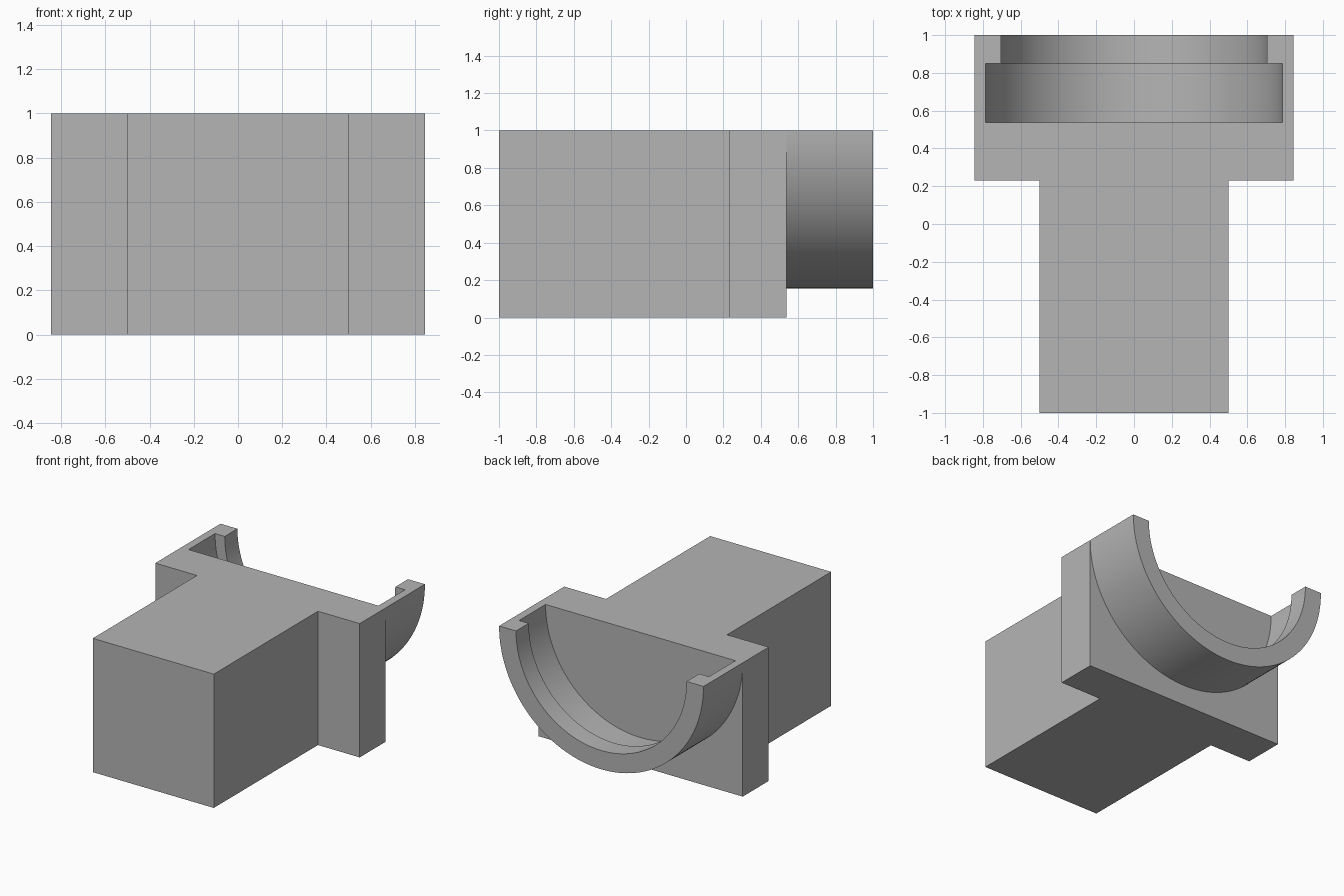
import bpy, bmesh, math
from mathutils import Vector, Matrix

if "Cube" in bpy.data.objects:
    bpy.data.objects.remove(bpy.data.objects["Cube"])

grey = bpy.data.materials.new("plain_grey")
grey.diffuse_color = (0.46, 0.46, 0.46, 1)
grey.use_nodes = True
grey.node_tree.nodes["Principled BSDF"].inputs["Base Color"].default_value = grey.diffuse_color

PLATE_BACK = 0.537
OUTER, INNER, LIP = 0.845, 0.785, 0.705


def finish(bm, name):
    bmesh.ops.recalc_face_normals(bm, faces=bm.faces)
    mesh = bpy.data.meshes.new(name)
    bm.to_mesh(mesh)
    bm.free()
    mesh.materials.append(grey)
    obj = bpy.data.objects.new(name, mesh)
    bpy.context.collection.objects.link(obj)
    return obj


# T-shaped body: long block with a wider plate at the back
half = [(0.5, -1), (0.5, 0.23), (OUTER, 0.23), (OUTER, PLATE_BACK)]
outline = half + [(-x, y) for x, y in reversed(half)]
bm = bmesh.new()
base = bm.faces.new([bm.verts.new((x, y, 0)) for x, y in outline])
top = bmesh.ops.extrude_face_region(bm, geom=[base])
bmesh.ops.translate(bm, vec=(0, 0, 1),
                    verts=[v for v in top["geom"] if isinstance(v, bmesh.types.BMVert)])
finish(bm, "body")

# Half-round cradle: wall with an inward lip, swept half a turn below the top
section = [(OUTER, PLATE_BACK), (OUTER, 1), (LIP, 1), (LIP, 0.85),
           (INNER, 0.85), (INNER, PLATE_BACK)]
STEPS = 64
bm = bmesh.new()
rings = []
for i in range(STEPS + 1):
    a = math.pi * i / STEPS
    rings.append([bm.verts.new((r * math.cos(a), y, 1 - r * math.sin(a))) for r, y in section])
n = len(section)
for a, b in zip(rings, rings[1:]):
    for j in range(n):
        k = (j + 1) % n
        bm.faces.new((a[j], a[k], b[k], b[j]))
bm.faces.new(rings[0])
bm.faces.new(rings[-1])
cradle = finish(bm, "cradle")
bpy.context.view_layer.objects.active = cradle
cradle.select_set(True)
bpy.ops.object.shade_smooth_by_angle(angle=math.radians(30))
